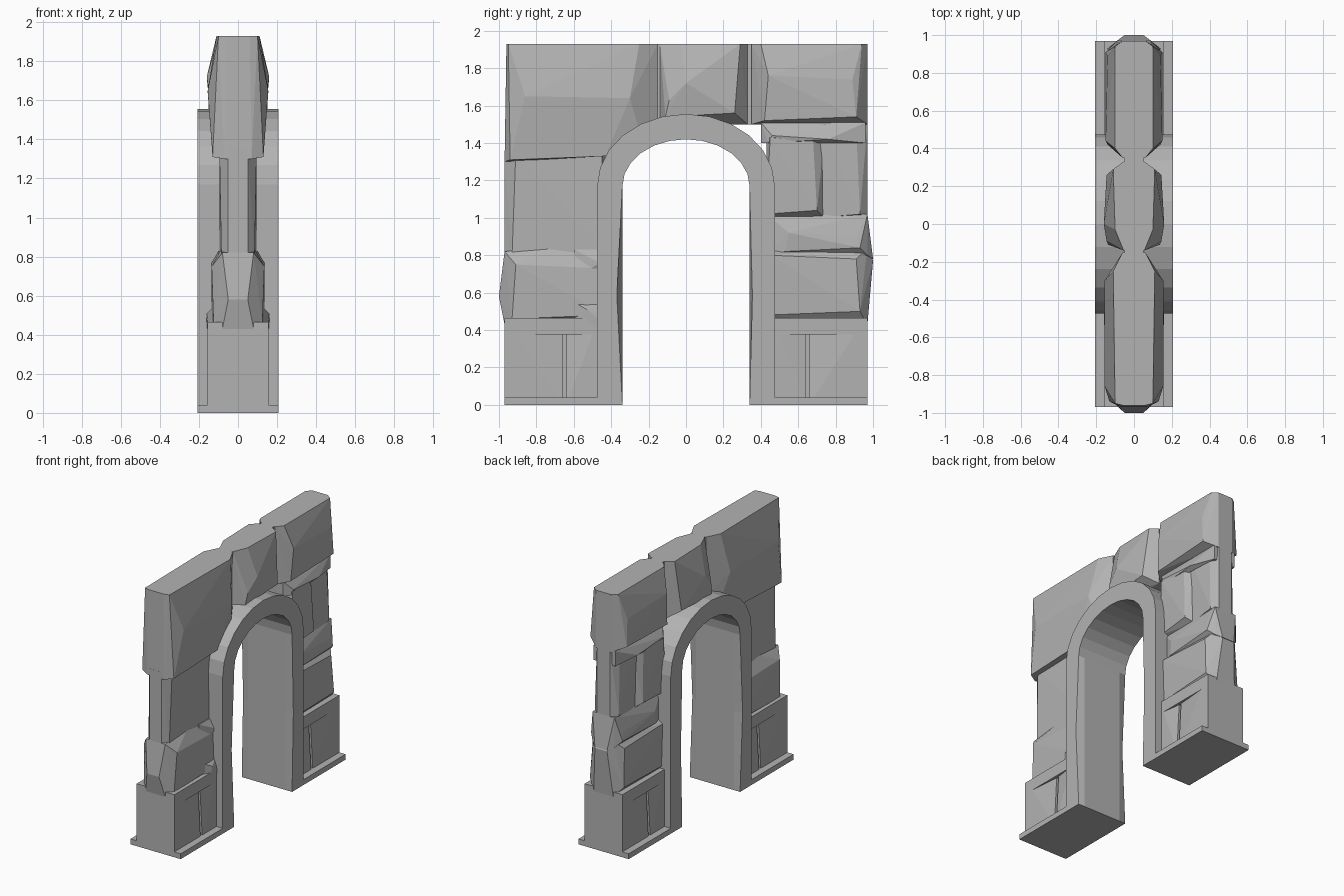
import bpy
import bmesh
import math

# Remove the default cube
default_cube = bpy.data.objects.get("Cube")
if default_cube:
    bpy.data.objects.remove(default_cube, do_unlink=True)

# Single grey stone material
stone_grey = bpy.data.materials.new("stone_grey")
stone_grey.use_nodes = True
grey = (0.45, 0.45, 0.45, 1)
stone_grey.diffuse_color = grey
stone_grey.node_tree.nodes["Principled BSDF"].inputs["Base Color"].default_value = grey

# Shared sizes
WALL_TOP = 1.93
WALL_END = 0.97
ARCH_HALF = 0.207
ARCH_OUTER = 0.475
ARCH_INNER = 0.34
ARCH_SPRING = 1.17
ARCH_SEGMENTS = 12
JAMB = 0.43
PEDESTAL_HALF = 0.155
PEDESTAL_TOP = 0.465
PANEL_TOP = 0.375


def finish(name, bm):
    """Turn a bmesh into a flat shaded stone object."""
    bmesh.ops.recalc_face_normals(bm, faces=bm.faces)
    mesh = bpy.data.meshes.new(name)
    bm.to_mesh(mesh)
    bm.free()
    mesh.materials.append(stone_grey)
    obj = bpy.data.objects.new(name, mesh)
    bpy.context.collection.objects.link(obj)


def hull(name, points):
    """Faceted solid: convex hull of (y, z, half thickness) points mirrored in x."""
    bm = bmesh.new()
    for y, z, half in points:
        for side in (-1, 1):
            bm.verts.new((side * half, y, z))
    result = bmesh.ops.convex_hull(bm, input=bm.verts)
    inside = {item for item in result["geom_interior"] if isinstance(item, bmesh.types.BMVert)}
    bmesh.ops.delete(bm, geom=list(inside), context="VERTS")
    bmesh.ops.dissolve_limit(bm, angle_limit=math.radians(1), verts=bm.verts, edges=bm.edges)
    finish(name, bm)


def block(name, near, far, bottom, top, half):
    """Plain rectangular block centred in x."""
    hull(name, [(y, z, half) for y in (near, far) for z in (bottom, top)])


def rock(name, near, far, bottom, top, face, edge, near_slope=0.04, far_slope=0.04,
         low_slope=0.03, high_slope=0.04, skew=0.02, extra=()):
    """Rough stone: an outline at edge thickness rising over slopes to a skewed raised face."""
    outline = [(y, z, edge) for y in (near, far) for z in (bottom, top)]
    low = bottom + low_slope
    high = top - high_slope
    raised = [
        (near + near_slope, low, face - skew / 2),
        (near + near_slope + skew, high, face),
        (far - far_slope, low + skew, face),
        (far - far_slope - skew, high - skew, face - skew / 2),
    ]
    hull(name, outline + raised + list(extra))


def arch_path(width, rise, wear):
    """Half round outline on straight legs, with the legs worn outward at mid height."""
    worn_height = ARCH_SPRING / 2
    path = [(-width, 0), (-width - wear, worn_height)]
    for i in range(ARCH_SEGMENTS + 1):
        angle = math.pi * (1 - i / ARCH_SEGMENTS)
        path.append((width * math.cos(angle), ARCH_SPRING + rise * math.sin(angle)))
    return path + [(width + wear / 2, worn_height), (width, 0)]


def build_arch():
    """Sweep the arch outlines through the wall, wearing only the two outer rings."""
    bm = bmesh.new()
    rings = []
    inset = ARCH_HALF - 0.05
    for x, wear in ((-ARCH_HALF, 0.03), (-inset, 0), (inset, 0), (ARCH_HALF, 0.03)):
        outer = arch_path(ARCH_OUTER, 0.385, 0)
        inner = arch_path(ARCH_INNER, 0.25, wear)
        rings.append([bm.verts.new((x, y, z)) for y, z in outer + inner[::-1]])
    count = len(rings[0])
    for a, b in zip(rings, rings[1:]):
        for i in range(count):
            j = (i + 1) % count
            bm.faces.new((a[i], a[j], b[j], b[i]))
    for ring in (rings[0], rings[-1]):
        for i in range(count // 2 - 1):
            bm.faces.new((ring[i], ring[i + 1], ring[count - 2 - i], ring[count - 1 - i]))
    finish("arch_surround", bm)


def slanted_panel(name, solid_y, groove_y, fade_y):
    """Pedestal panel that sinks under the cap as it nears the groove."""
    flush = [(y, z, PEDESTAL_HALF) for y in (solid_y, fade_y) for z in (0, PANEL_TOP)]
    sunk = [(groove_y, 0, PEDESTAL_HALF), (groove_y, PANEL_TOP, PEDESTAL_HALF - 0.02)]
    hull(name, flush + sunk)


build_arch()

# Pedestals with plinth, cap and two slanted panels split by a groove
for label, s in (("front", -1), ("back", 1)):
    jamb, end = s * JAMB, s * WALL_END
    block(label + "_plinth", jamb, end, 0, 0.04, ARCH_HALF)
    block(label + "_pedestal_core", jamb, end, 0, PANEL_TOP, 0.12)
    block(label + "_pedestal_cap", jamb, end, PANEL_TOP, PEDESTAL_TOP, PEDESTAL_HALF)
    slanted_panel(label + "_outer_panel", end, s * 0.66, s * 0.9)
    slanted_panel(label + "_inner_panel", jamb, s * 0.64, s * 0.5)

    # Thin wall core behind the stones
    block(label + "_pier_core", jamb, s * 0.95, PANEL_TOP, 1.5, 0.05)
block("lintel_core", -0.95, 0.95, 1.5, WALL_TOP, 0.05)

# Top course of stones, with bottom corners reaching down over the arch
rock("front_lintel_stone", -0.96, -0.15, 1.5, WALL_TOP, face=0.155, edge=0.06,
     near_slope=0.08, far_slope=0.15, low_slope=0.12, high_slope=0.28,
     extra=[(-0.95, WALL_TOP, 0.1), (-0.25, WALL_TOP, 0.11), (-0.97, 1.3, 0.07),
            (-0.94, 1.31, 0.13), (-0.43, 1.33, 0.13), (-0.25, 1.47, 0.12)])
rock("keystone", -0.14, 0.33, 1.5, WALL_TOP, face=0.145, edge=0.055,
     low_slope=0.04, high_slope=0.3, near_slope=0.03, far_slope=0.07,
     extra=[(-0.03, WALL_TOP, 0.1), (0.29, WALL_TOP, 0.11), (0, 1.72, 0.16)])
rock("back_lintel_stone", 0.35, WALL_END, 1.5, WALL_TOP, face=0.15, edge=0.06,
     low_slope=0.02, high_slope=0.17, near_slope=0.07, far_slope=0.06,
     extra=[(0.4, WALL_TOP, 0.1), (0.94, WALL_TOP, 0.1)])

# Stones on the front pier
rock("front_middle_stone", -WALL_END, -JAMB, 0.8, 1.35, face=0.095, edge=0.05,
     far_slope=0, low_slope=0, high_slope=0)
rock("front_lower_stone", -WALL_END, -JAMB, 0.43, 0.82, face=0.135, edge=0.08,
     far_slope=0, low_slope=0.03, high_slope=0.07,
     extra=[(-1, 0.58, 0.05), (-0.7, 0.85, 0.08)])
rock("front_upper_chip", -0.6, -JAMB, 0.67, 0.83, face=0.14, edge=0.1,
     near_slope=0.12, far_slope=0, low_slope=0.07, high_slope=0.07)
rock("front_lower_chip", -0.6, -JAMB, PANEL_TOP, 0.55, face=0.16, edge=0.12,
     near_slope=0.05, far_slope=0)

# Stones on the back pier
rock("back_wedge_stone", 0.4, 0.96, 1.4, 1.51, face=0.135, edge=0.09,
     far_slope=0.2, low_slope=0, high_slope=0.07)
rock("back_inner_stone", JAMB, 0.74, 1, 1.43, face=0.135, edge=0.08,
     near_slope=0, low_slope=0.02, high_slope=0)
rock("back_outer_stone", 0.7, WALL_END, 1, 1.5, face=0.1, edge=0.055,
     near_slope=0, low_slope=0, high_slope=0)
rock("back_upper_bed_stone", JAMB, WALL_END, 0.8, 1.02, face=0.13, edge=0.09,
     near_slope=0.1, low_slope=0.02, high_slope=0.1, extra=[(1, 0.78, 0.05)])
rock("back_lower_bed_stone", JAMB, WALL_END, 0.43, 0.84, face=0.14, edge=0.08,
     near_slope=0, low_slope=0.05, extra=[(1, 0.77, 0.05)])
